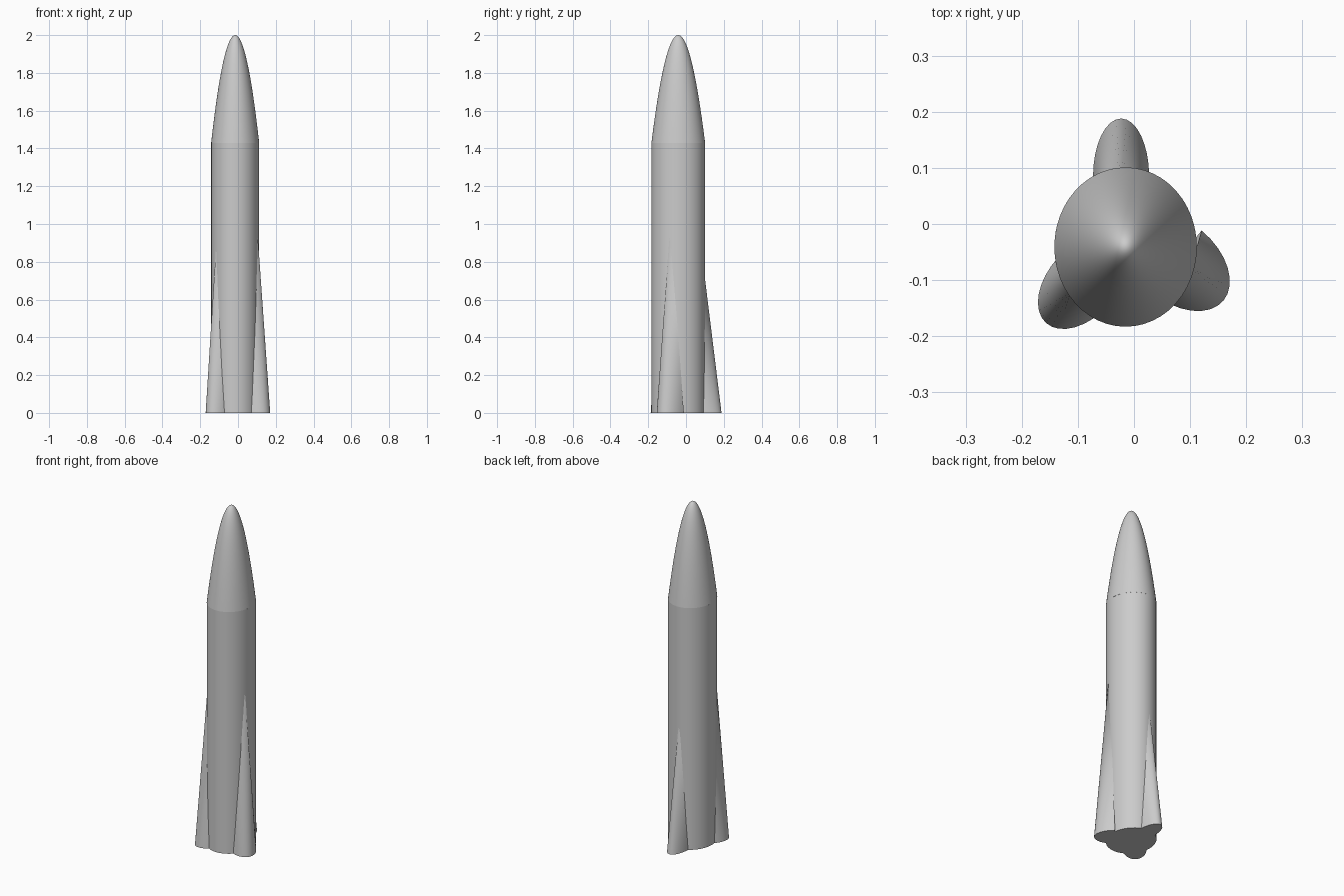
import bpy, bmesh
from math import pi, sin, cos, sqrt, radians
from mathutils import Vector

cube = bpy.data.objects.get("Cube")
if cube:
    bpy.data.objects.remove(cube)

CENTRE = Vector((-0.015, -0.041, 0))
RX, RY = 0.127, 0.142
SHOULDER, TIP = 1.43, 2.0

grey = bpy.data.materials.new("light grey")
grey.use_nodes = True
grey.diffuse_color = (0.6, 0.6, 0.6, 1)
grey.node_tree.nodes["Principled BSDF"].inputs["Base Color"].default_value = (0.6, 0.6, 0.6, 1)


def make_object(name, rings, apex=None, cap=True):
    """Skin a stack of equal rings, closing the top with a point or a face."""
    bm = bmesh.new()
    loops = [[bm.verts.new(p) for p in ring] for ring in rings]
    count = len(loops[0])
    for low, high in zip(loops, loops[1:]):
        for i in range(count):
            j = (i + 1) % count
            bm.faces.new((low[i], low[j], high[j], high[i]))
    if cap:
        bm.faces.new(loops[0][::-1])
    if apex is None:
        bm.faces.new(loops[-1])
    else:
        top = bm.verts.new(apex)
        for i in range(count):
            bm.faces.new((loops[-1][i], loops[-1][(i + 1) % count], top))
    bmesh.ops.recalc_face_normals(bm, faces=bm.faces)
    mesh = bpy.data.meshes.new(name)
    bm.to_mesh(mesh)
    bm.free()
    mesh.materials.append(grey)
    obj = bpy.data.objects.new(name, mesh)
    bpy.context.collection.objects.link(obj)
    bpy.ops.object.select_all(action='DESELECT')
    obj.select_set(True)
    bpy.context.view_layer.objects.active = obj
    bpy.ops.object.shade_smooth_by_angle(angle=radians(35))
    return obj


def oval(scale, z, sides):
    return [CENTRE + Vector((RX * scale * cos(2 * pi * i / sides),
                             RY * scale * sin(2 * pi * i / sides), z))
            for i in range(sides)]


# Straight oval body
make_object("body", [oval(1, 0, 32), oval(1, SHOULDER, 32)])

# Parabolic nose, with rings packed closer towards the tip
steps = 24
nose_rings = []
for k in range(steps):
    s = 1 - k / steps
    nose_rings.append(oval(s, TIP - (TIP - SHOULDER) * s * s, 48))
make_object("nose_cone", nose_rings, CENTRE + Vector((0, 0, TIP)))


# Fins: half-oval footprints tapering to a point against the body
def fin(name, centre, angle, length, half_width, apex, segments=16):
    out = Vector((cos(radians(angle)), sin(radians(angle)), 0))
    side = Vector((-out.y, out.x, 0))
    base = Vector((*centre, 0))
    ring = [base + out * length * cos(t) + side * half_width * sin(t)
            for t in (pi * (i / segments - 0.5) for i in range(segments + 1))]
    make_object(name, [ring], Vector(apex))


fin("back_fin", (-0.023, 0.085), 90, 0.103, 0.05, (-0.023, 0.077, 0.9))
fin("left_fin", (0.075, -0.066), -40, 0.11, 0.071, (0.1, -0.083, 1.0))
fin("right_fin", (-0.09, -0.102), 228, 0.1, 0.062, (-0.113, -0.122, 0.93))
